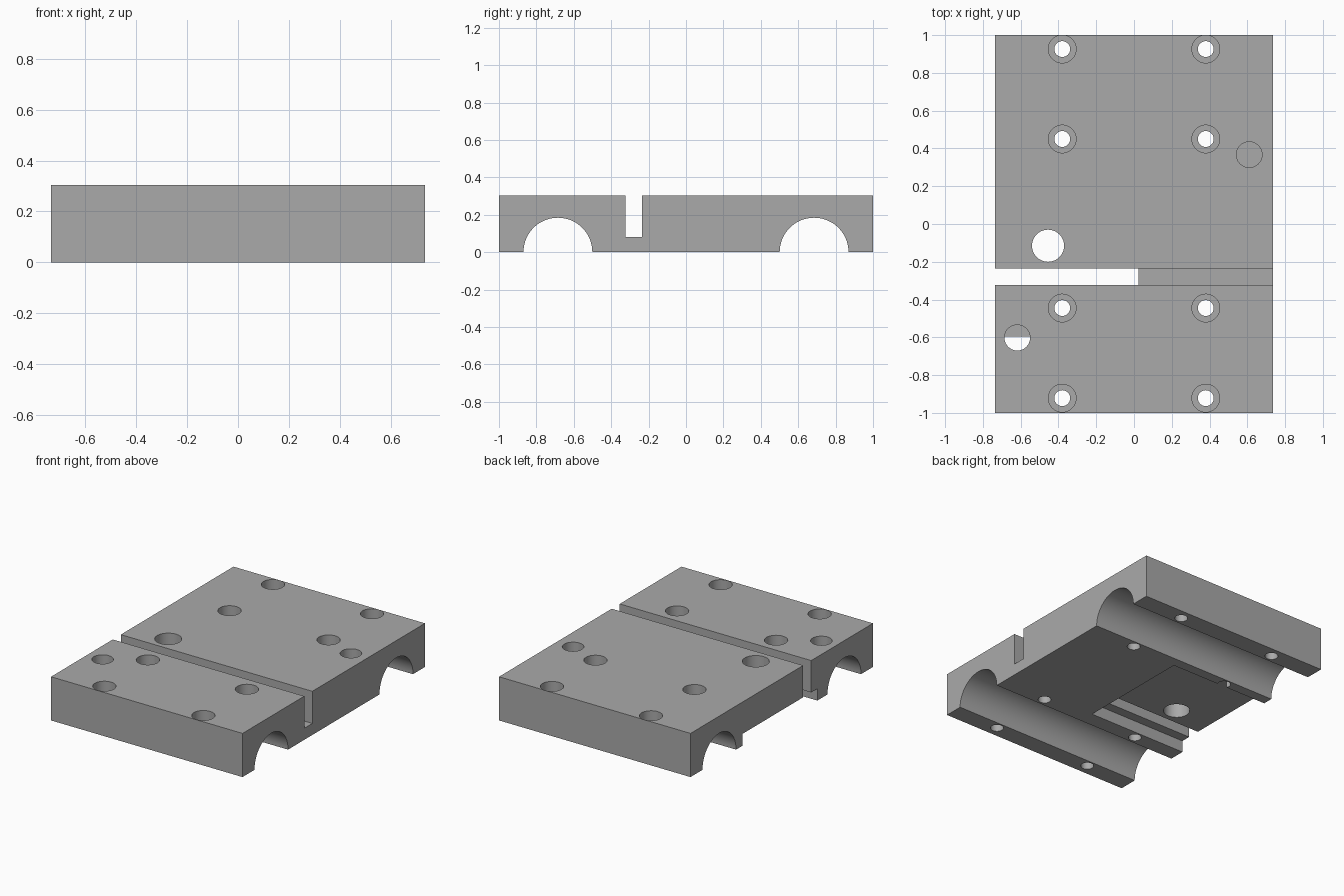
import bpy, bmesh, math
from mathutils import Matrix, Vector

if "Cube" in bpy.data.objects:
    bpy.data.objects.remove(bpy.data.objects["Cube"], do_unlink=True)

HALF_X, TOP = 0.735, 0.303
ARCH_Y, ARCH_R = 0.685, 0.184

grey = bpy.data.materials.new("plain grey")
grey.use_nodes = True
grey.diffuse_color = (0.4, 0.4, 0.4, 1)
grey.node_tree.nodes["Principled BSDF"].inputs["Base Color"].default_value = (0.4, 0.4, 0.4, 1)


def make(name, bm):
    bmesh.ops.recalc_face_normals(bm, faces=bm.faces)
    mesh = bpy.data.meshes.new(name)
    bm.to_mesh(mesh)
    bm.free()
    mesh.materials.append(grey)
    obj = bpy.data.objects.new(name, mesh)
    bpy.context.collection.objects.link(obj)
    return obj


def cut(target, cutter):
    """Subtract the cutter from the target and remove it."""
    cutter.hide_render = True
    mod = target.modifiers.new(cutter.name, 'BOOLEAN')
    mod.operation, mod.solver, mod.object = 'DIFFERENCE', 'EXACT', cutter
    bpy.context.view_layer.objects.active = target
    bpy.ops.object.modifier_apply(modifier=mod.name)
    bpy.data.objects.remove(cutter, do_unlink=True)


def drill(target, x, y, radius, bottom):
    """Round vertical hole from above the top face down to a given height."""
    height = TOP + 0.1 - bottom
    bm = bmesh.new()
    bmesh.ops.create_cone(bm, cap_ends=True, segments=40, radius1=radius, radius2=radius,
                          depth=height, matrix=Matrix.Translation((x, y, bottom + height / 2)))
    cut(target, make("hole_cutter", bm))


def arch(y):
    return [(y - ARCH_R * math.cos(math.pi * i / 40), ARCH_R * math.sin(math.pi * i / 40))
            for i in range(41)]


# Plate: side profile with two bearing channels and a belt slot, swept across the width
profile = [(-1, 0)] + arch(-ARCH_Y) + arch(ARCH_Y) + [(1, 0), (1, TOP)]
profile += [(-0.235, TOP), (-0.235, 0.08), (-0.323, 0.08), (-0.323, TOP), (-1, TOP)]
bm = bmesh.new()
face = bm.faces.new([bm.verts.new((-HALF_X, y, z)) for y, z in profile])
swept = bmesh.ops.extrude_face_region(bm, geom=[face])
bmesh.ops.translate(bm, vec=(2 * HALF_X, 0, 0),
                    verts=[v for v in swept["geom"] if isinstance(v, bmesh.types.BMVert)])
plate = make("bearing_plate", bm)

# Underside recess, open on one side and breaking into the slot
low, high = Vector((-0.9, -0.39, -0.1)), Vector((0.025, 0.43, 0.082))
bm = bmesh.new()
bmesh.ops.create_cube(bm, size=1, matrix=Matrix.Translation((low + high) / 2)
                      @ Matrix.Diagonal((*(high - low), 1)))
cut(plate, make("recess_cutter", bm))

# Counterbored bolt holes
for x in (-0.38, 0.38):
    for y in (-0.922, -0.445, 0.45, 0.926):
        drill(plate, x, y, 0.0735, 0.15)
        drill(plate, x, y, 0.042, -0.1)

# Blind pockets and the large through hole
drill(plate, -0.618, -0.602, 0.068, 0.161)
drill(plate, 0.61, 0.367, 0.068, 0.161)
drill(plate, -0.455, -0.115, 0.085, -0.1)

# Smooth the round walls, keep the edges sharp
bpy.ops.object.select_all(action='DESELECT')
plate.select_set(True)
bpy.context.view_layer.objects.active = plate
bpy.ops.object.shade_smooth_by_angle(angle=math.radians(30))
